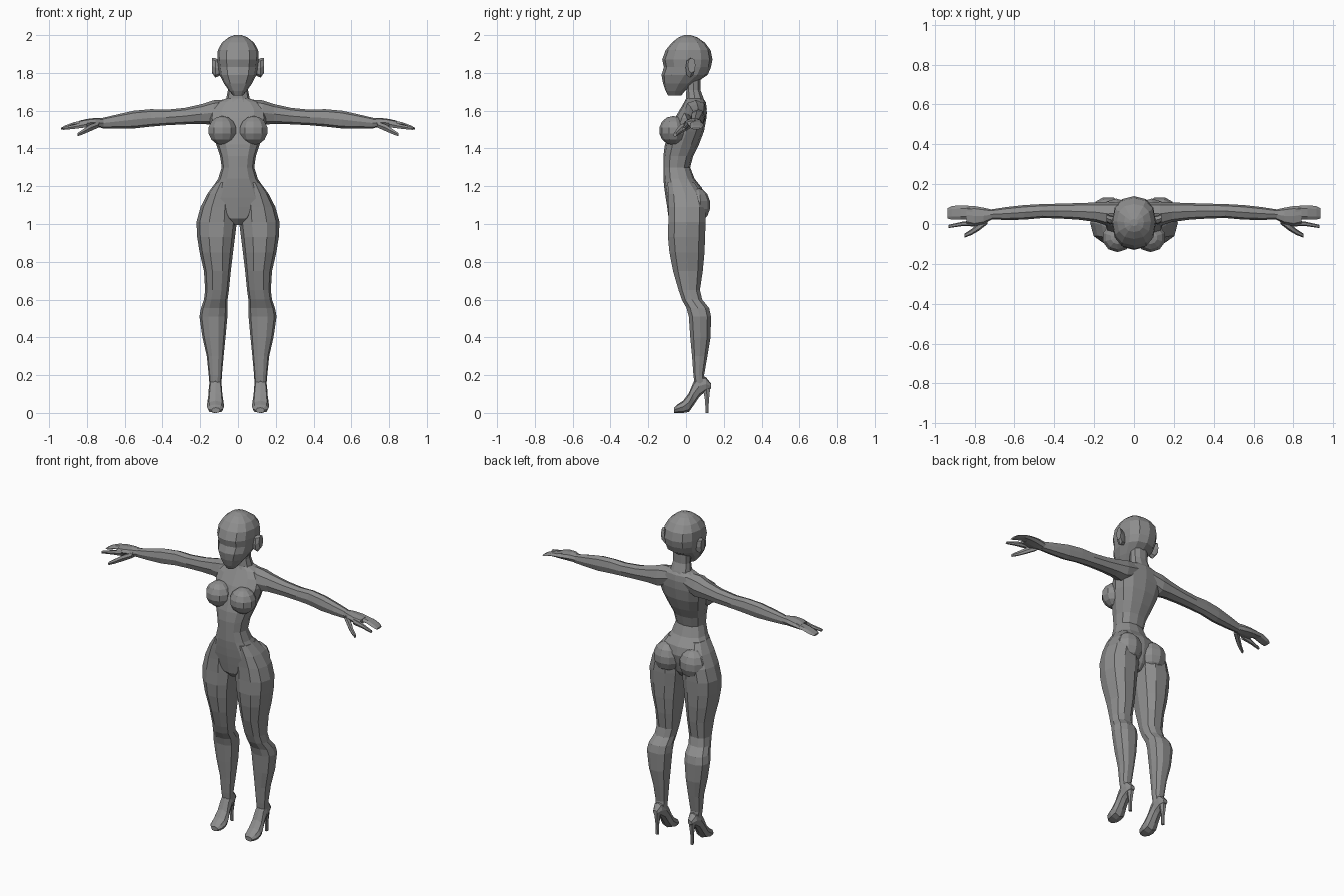
import bpy, bmesh, math
from mathutils import Vector

grey = bpy.data.materials.new("grey")
grey.diffuse_color = (0.27, 0.27, 0.27, 1)


def finish(name, bm, mirror):
    bmesh.ops.recalc_face_normals(bm, faces=bm.faces)
    me = bpy.data.meshes.new(name)
    bm.to_mesh(me)
    bm.free()
    me.materials.append(grey)
    ob = bpy.data.objects.new(name, me)
    bpy.context.collection.objects.link(ob)
    if mirror:
        ob.modifiers.new("mirror", 'MIRROR').use_axis = (True, False, False)
    return ob


def loft(name, axis, rows, n=10, mirror=False, square=0.85):
    """Rows: position on axis, then low/high extents on the two other axes."""
    bm = bmesh.new()
    rings = []
    for t, a0, a1, b0, b1 in rows:
        ring = []
        for i in range(n):
            ang = 2 * math.pi * i / n
            c, s = math.cos(ang), math.sin(ang)
            a = (a0 + a1) / 2 + (a1 - a0) / 2 * math.copysign(abs(c) ** square, c)
            b = (b0 + b1) / 2 + (b1 - b0) / 2 * math.copysign(abs(s) ** square, s)
            co = {'x': (t, a, b), 'y': (a, t, b), 'z': (a, b, t)}[axis]
            ring.append(bm.verts.new(co))
        rings.append(ring)
    for r, q in zip(rings, rings[1:]):
        for i in range(n):
            j = (i + 1) % n
            bm.faces.new((r[i], r[j], q[j], q[i]))
    bm.faces.new(rings[0])
    bm.faces.new(rings[-1])
    return finish(name, bm, mirror)


def centred(rows):
    """Rows of height, half width, front, back become loft rows."""
    return [(z, -w, w, f, b) for z, w, f, b in rows]


def ball(name, centre, size, u=10, v=7):
    bm = bmesh.new()
    bmesh.ops.create_uvsphere(bm, u_segments=u, v_segments=v, radius=1)
    for p in bm.verts:
        p.co = Vector(centre) + Vector([p.co[k] * size[k] for k in range(3)])
    return finish(name, bm, True)


# Head and neck
loft("head", 'z', centred([
    (1.68, .025, -.095, -.025), (1.705, .047, -.108, -.005),
    (1.745, .075, -.122, .05), (1.79, .098, -.13, .115),
    (1.83, .105, -.117, .132), (1.87, .11, -.126, .14),
    (1.92, .107, -.108, .13), (1.96, .085, -.075, .10),
    (1.988, .05, -.04, .06), (2.0, .018, -.01, .025)]), 12)
loft("neck", 'z', centred([
    (1.63, .085, -.015, .105), (1.665, .062, -.002, .095),
    (1.71, .053, .0, .078), (1.79, .056, -.005, .08)]), 10)
loft("ear", 'x', [(.085, .005, .035, 1.79, 1.86), (.12, -.002, .045, 1.775, 1.878),
                  (.138, .01, .05, 1.80, 1.88)], 8, True)

# Torso from collar to crotch
loft("torso", 'z', centred([
    (.995, .025, -.06, .045), (1.03, .075, -.092, .07), (1.09, .15, -.1, .085),
    (1.14, .165, -.108, .095), (1.19, .138, -.115, .085), (1.24, .105, -.12, .045),
    (1.30, .086, -.12, .022), (1.36, .095, -.12, .038), (1.42, .115, -.112, .068),
    (1.49, .138, -.09, .095), (1.56, .155, -.06, .108), (1.61, .15, -.03, .11),
    (1.645, .115, -.01, .105), (1.665, .06, .0, .09)]), 12)
ball("breast", (.083, -.068, 1.495), (.078, .075, .077))
ball("buttock", (.088, .055, 1.10), (.085, .074, .092))

# Legs
loft("leg", 'z', [
    (.14, .088, .15, .045, .105), (.20, .085, .155, .038, .097),
    (.30, .076, .165, .03, .115), (.40, .066, .188, .02, .132),
    (.51, .056, .204, .012, .135), (.555, .055, .196, .0, .125),
    (.60, .055, .18, -.025, .088), (.65, .048, .174, -.042, .076),
    (.75, .038, .18, -.072, .092), (.85, .026, .203, -.092, .102),
    (.93, .016, .216, -.1, .105), (1.01, .006, .22, -.098, .108),
    (1.09, .01, .198, -.098, .108), (1.16, .02, .162, -.1, .09),
    (1.22, .03, .118, -.1, .045)], 10, True)

# High heeled foot
loft("foot", 'y', [
    (-.063, .095, .14, 0, .028), (-.045, .078, .16, 0, .045),
    (-.015, .073, .165, 0, .065), (.015, .076, .162, .005, .105),
    (.04, .083, .156, .04, .165), (.07, .086, .154, .085, .20),
    (.105, .09, .15, .115, .19), (.133, .105, .135, .13, .155)], 8, True)
loft("heel", 'z', [(0, .11, .13, .102, .12), (.06, .11, .13, .1, .122),
                   (.145, .098, .142, .085, .132)], 6, True)

# Arms and hands
loft("arm", 'x', [
    (.05, .01, .105, 1.56, 1.66), (.13, -.01, .112, 1.525, 1.655),
    (.19, .01, .108, 1.53, 1.635), (.28, .022, .105, 1.528, 1.615),
    (.38, .028, .102, 1.523, 1.605), (.46, .03, .1, 1.516, 1.608),
    (.55, .022, .095, 1.506, 1.6), (.64, .02, .085, 1.506, 1.58),
    (.725, .024, .072, 1.507, 1.56)], 8, True)
loft("palm", 'x', [
    (.71, .024, .072, 1.51, 1.56), (.755, .0, .082, 1.512, 1.562),
    (.80, -.01, .09, 1.515, 1.556), (.84, .0, .092, 1.517, 1.547)], 8, True)
loft("fingers", 'x', [
    (.81, .025, .09, 1.518, 1.553), (.87, .022, .094, 1.518, 1.54),
    (.915, .022, .09, 1.505, 1.523), (.937, .028, .078, 1.5, 1.51)], 6, True)
loft("forefinger", 'x', [
    (.80, -.012, .018, 1.51, 1.547), (.86, -.01, .012, 1.503, 1.53),
    (.93, -.02, -.004, 1.497, 1.512)], 6, True)
loft("thumb", 'x', [
    (.735, .0, .04, 1.51, 1.545), (.78, -.035, .005, 1.49, 1.53),
    (.815, -.055, -.025, 1.475, 1.507), (.85, -.068, -.048, 1.463, 1.483)], 6, True)
